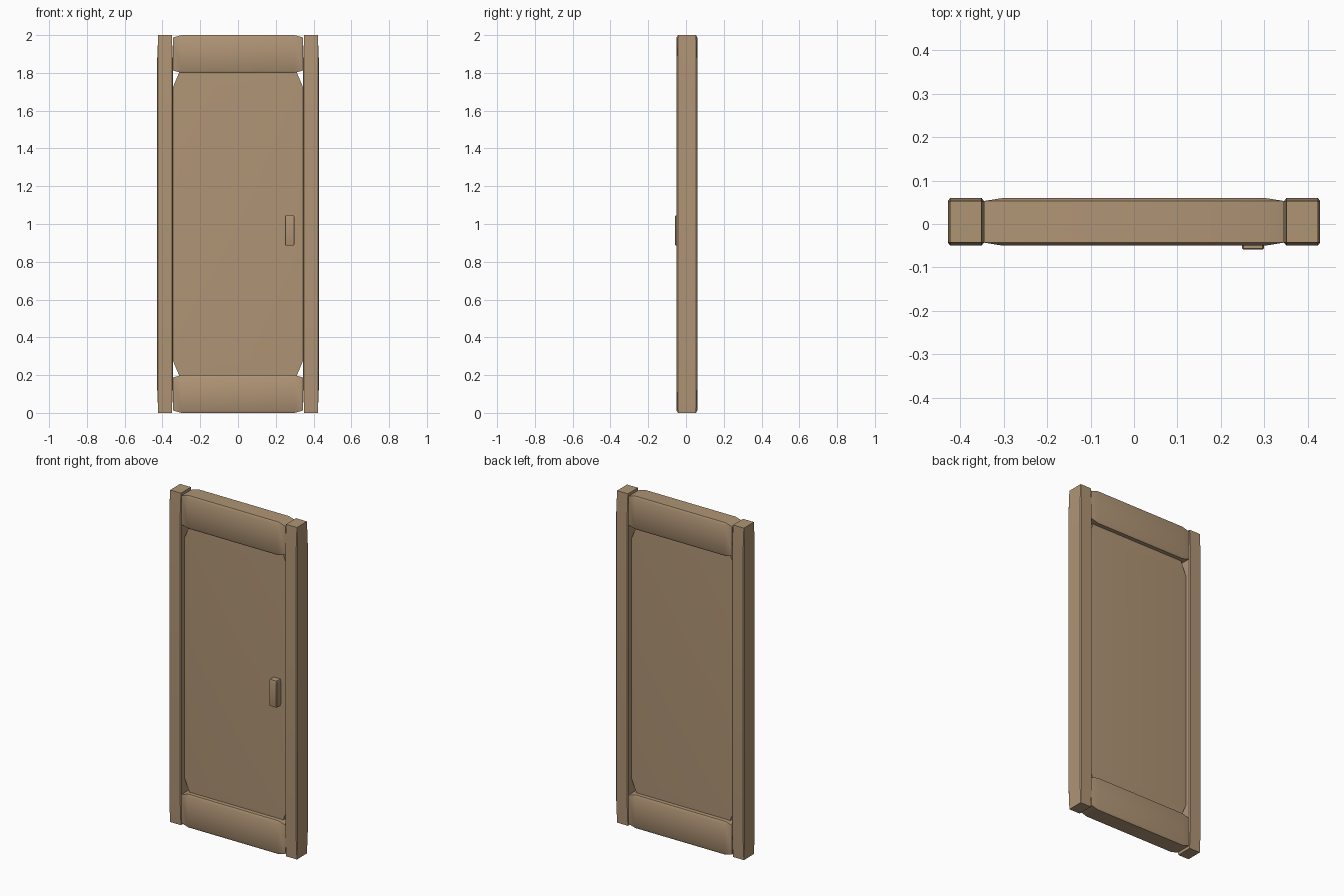
import bpy
import bmesh
from math import radians
from mathutils import Vector

cube = bpy.data.objects.get("Cube")
if cube:
    bpy.data.objects.remove(cube, do_unlink=True)

# Single wood colour
wood = bpy.data.materials.new("tan_wood")
wood.use_nodes = True
colour = (0.43, 0.297, 0.178, 1.0)
wood.diffuse_color = colour
wood.node_tree.nodes["Principled BSDF"].inputs["Base Color"].default_value = colour


def board(name, low, high, bevel=0.065):
    """Chamfered unit cube stretched to fit, so chamfers lengthen with the board."""
    low, high = Vector(low), Vector(high)
    bm = bmesh.new()
    bmesh.ops.create_cube(bm, size=1.0)
    bmesh.ops.bevel(bm, geom=bm.edges[:], offset=bevel, segments=1,
                    affect='EDGES', profile=0.5)
    bmesh.ops.scale(bm, vec=high - low, verts=bm.verts)
    bmesh.ops.translate(bm, vec=(low + high) / 2, verts=bm.verts)
    bmesh.ops.recalc_face_normals(bm, faces=bm.faces)
    mesh = bpy.data.meshes.new(name)
    bm.to_mesh(mesh)
    bm.free()
    mesh.materials.append(wood)
    obj = bpy.data.objects.new(name, mesh)
    bpy.context.collection.objects.link(obj)
    bpy.ops.object.select_all(action='DESELECT')
    obj.select_set(True)
    bpy.context.view_layer.objects.active = obj
    bpy.ops.object.shade_smooth_by_angle(angle=radians(30))
    return obj


front, back = -0.05, 0.06
inner, outer = 0.345, 0.428

# Upright stiles
board("left_stile", (inner, front, 0), (outer, back, 2))
board("right_stile", (-outer, front, 0), (-inner, back, 2))

# Cross rails
for name, z in (("bottom_rail", 0), ("top_rail", 1.8)):
    board(name, (-inner, front, z), (inner, back, z + 0.2))

# Recessed panel
board("door_panel", (-inner, -0.02, 0.17), (inner, 0.03, 1.83))

# Handle on the front
board("handle", (0.248, -0.059, 0.885), (0.299, -0.015, 1.045))
